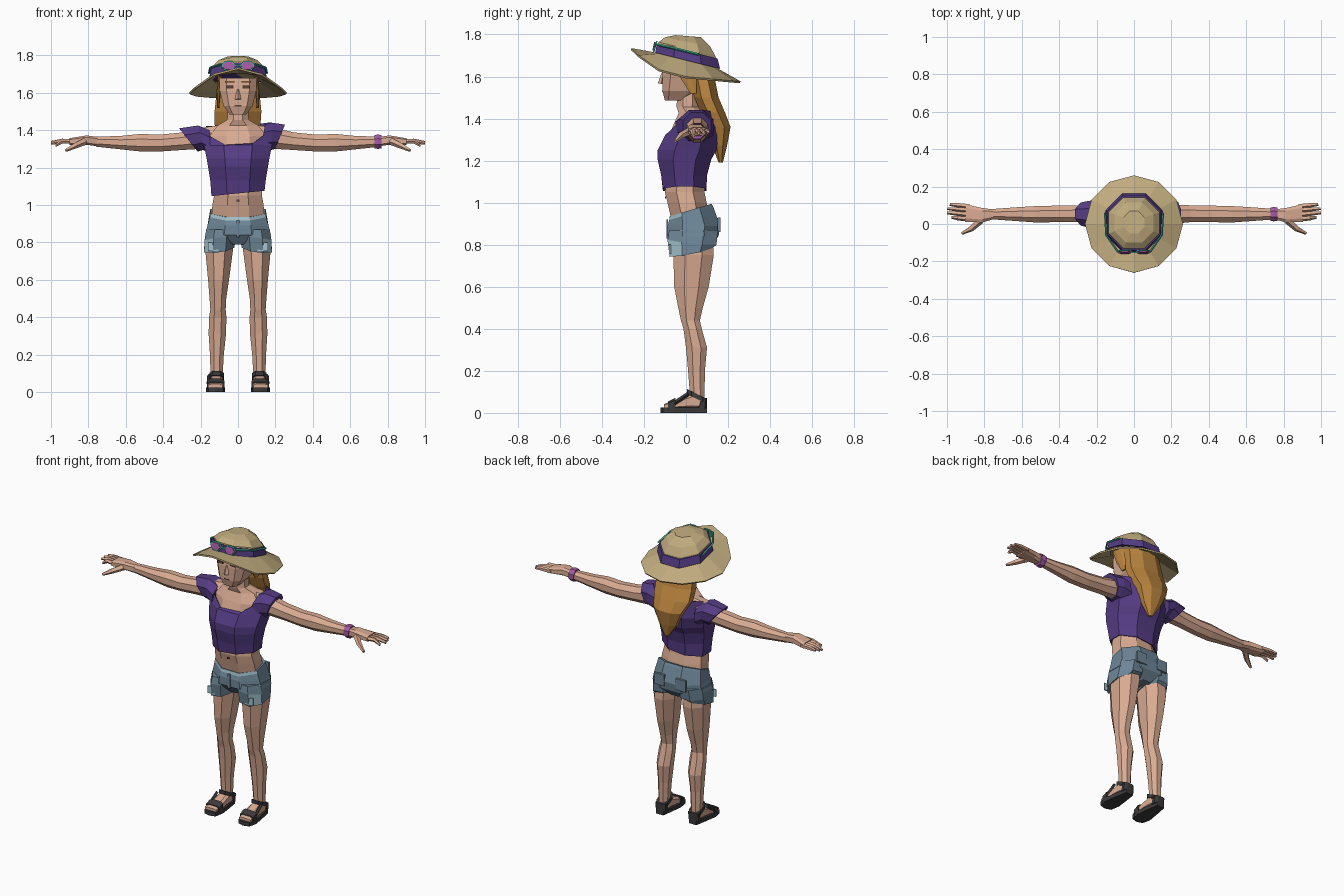
import bpy, bmesh, math
from mathutils import Vector

COL = {
    "skin": (0.70, 0.41, 0.29), "straw": (0.53, 0.41, 0.21), "purple": (0.09, 0.045, 0.23),
    "blonde": (0.51, 0.24, 0.05), "denim": (0.156, 0.24, 0.314), "pale denim": (0.38, 0.56, 0.63),
    "dark leather": (0.045, 0.042, 0.042), "pink": (0.37, 0.10, 0.37),
    "teal": (0.06, 0.45, 0.33), "brown": (0.10, 0.05, 0.03),
}
MAT = {}
for key, c in COL.items():
    MAT[key] = bpy.data.materials.new(key)
    MAT[key].diffuse_color = (*c, 1)


def make(name, verts, faces, mats, mirror=False, rule=None, thick=0):
    """Mesh object; rule(face centre) picks the material slot."""
    me = bpy.data.meshes.new(name)
    me.from_pydata([tuple(v) for v in verts], [], faces)
    bm = bmesh.new()
    bm.from_mesh(me)
    bmesh.ops.recalc_face_normals(bm, faces=bm.faces)
    if rule:
        for f in bm.faces:
            f.material_index = rule(f.calc_center_median())
    bm.to_mesh(me)
    bm.free()
    ob = bpy.data.objects.new(name, me)
    bpy.context.collection.objects.link(ob)
    for m in mats.split("/"):
        me.materials.append(MAT[m])
    if thick:
        s = ob.modifiers.new("thickness", "SOLIDIFY")
        s.thickness = thick
    if mirror:
        ob.modifiers.new("mirror", "MIRROR")
    return ob


def bridge(name, loops, mats, caps=True, **kw):
    n = len(loops[0])
    verts = [p for lp in loops for p in lp]
    faces = [(r * n + i, r * n + (i + 1) % n, (r + 1) * n + (i + 1) % n, (r + 1) * n + i)
             for r in range(len(loops) - 1) for i in range(n)]
    if caps:
        faces += [tuple(range(n)), tuple(range(len(verts) - n, len(verts)))]
    return make(name, verts, faces, mats, **kw)


def loft(name, axis, rings, mats, c=0.42, **kw):
    """Chamfered-box sections (t, u0, u1, v0, v1, [tilt u, tilt v, fold u]) along an axis."""
    loops = []
    for t, u0, u1, v0, v1, *k in rings:
        ku, kv, kf = (k + [0, 0, 0])[:3]
        lp = []
        for a, b in ((1, c), (c, 1), (-c, 1), (-1, c), (-1, -c), (-c, -1), (c, -1), (1, -c)):
            du, dv = a * (u1 - u0) / 2, b * (v1 - v0) / 2
            u, v = (u0 + u1) / 2 + du, (v0 + v1) / 2 + dv
            w = t + ku * du + kv * dv + kf * abs(du)
            lp.append({"x": (w, u, v), "y": (u, w, v), "z": (u, v, w)}[axis])
        loops.append(lp)
    return bridge(name, loops, mats, **kw)


def strut(name, points, radii, mats, n=5, flat=1.0, **kw):
    """Tapered tube through points."""
    pts = [Vector(p) for p in points]
    d = (pts[-1] - pts[0]).normalized()
    side = d.cross(Vector((0, 0, 1))).normalized()
    up = side.cross(d)
    loops = [[p + side * r * math.cos(2 * math.pi * i / n) + up * r * flat * math.sin(2 * math.pi * i / n)
              for i in range(n)] for p, r in zip(pts, radii)]
    return bridge(name, loops, mats, **kw)


def box(name, x0, x1, y0, y1, z0, z1, mats, **kw):
    loops = [[(x0, y0, z), (x1, y0, z), (x1, y1, z), (x0, y1, z)] for z in (z0, z1)]
    return bridge(name, loops, mats, **kw)


# Head, neck and upper chest
loft("head", "z", [(1.485, -.045, .045, -.10, -.01), (1.53, -.078, .078, -.112, .05),
                   (1.61, -.098, .098, -.113, .10), (1.68, -.098, .098, -.105, .10)], "skin", c=.62)
strut("nose", [(0, -.108, 1.62), (0, -.118, 1.565)], [.007, .016], "skin", n=4)
loft("neck_and_chest", "z", [(1.20, -.12, .12, -.08, .10), (1.30, -.14, .14, -.085, .12),
                             (1.37, -.15, .15, -.06, .12), (1.425, -.11, .11, -.035, .10),
                             (1.455, -.058, .058, -.045, .06), (1.55, -.052, .052, -.04, .06)], "skin")
box("eyes", .025, .062, -.118, -.110, 1.624, 1.638, "brown", mirror=True)
box("eyebrows", .02, .068, -.117, -.108, 1.655, 1.664, "blonde", mirror=True)
box("mouth", -.02, .02, -.113, -.108, 1.528, 1.534, "brown")

# Hair falling behind the shoulders
loft("hair", "z", [(1.70, -.108, .108, -.02, .12), (1.60, -.115, .115, .02, .135),
                   (1.50, -.125, .125, .04, .155), (1.43, -.125, .12, .07, .185),
                   (1.36, -.09, .10, .11, .212), (1.27, -.05, .07, .125, .195),
                   (1.19, .005, .03, .155, .175)], "blonde")
loft("side_locks", "z", [(1.69, .085, .108, -.07, .04), (1.60, .092, .115, -.03, .05),
                         (1.52, .10, .112, .02, .05)], "blonde", mirror=True)

# Sun hat: crown, band and wavy brim
T = -.25
loft("hat_crown", "z", [(1.675, -.145, .145, -.14, .155, 0, T), (1.73, -.135, .135, -.13, .14, 0, T),
                        (1.765, -.105, .105, -.10, .115, 0, -.2), (1.792, -.055, .055, -.05, .07, 0, -.08)], "straw")
loft("hat_band", "z", [(1.675, -.152, .152, -.147, .162, 0, T),
                       (1.722, -.143, .143, -.138, .150, 0, T)], "purple")


def brim_z(y):
    return 1.60 + 2.0 * y * y if y < 0 else 1.60 - .09 * y


ang = [math.radians(30 * i) for i in range(12)]
inner = [(.14 * math.cos(a), .145 * math.sin(a), 1.678 + T * .145 * math.sin(a)) for a in ang]
outer = [(.262 * math.cos(a), .26 * math.sin(a), brim_z(.26 * math.sin(a))) for a in ang]
bridge("hat_brim", [inner, outer], "straw", caps=False, thick=.01)

# Sunglasses resting on the hat band
strut("sunglass_lenses", [(.05, -.147, 1.742), (.05, -.156, 1.744)], [.034, .034], "pink", n=6, flat=.7, mirror=True)
strut("sunglass_rims", [(.05, -.143, 1.742), (.05, -.150, 1.744)], [.041, .041], "teal", n=6, flat=.75, mirror=True)
box("sunglass_bridge", -.02, .02, -.155, -.147, 1.742, 1.752, "teal")
strut("sunglass_arms", [(.085, -.15, 1.755), (.148, -.06, 1.735), (.155, .06, 1.705)], [.006] * 3, "teal", n=4, mirror=True)

# Cropped top, slipping off one shoulder
loft("shirt_body", "z", [(1.062, -.142, .142, -.11, .097, .1), (1.13, -.148, .148, -.118, .10),
                         (1.205, -.16, .16, -.135, .12), (1.25, -.168, .168, -.135, .145),
                         (1.32, -.182, .182, -.10, .155), (1.35, -.17, .18, -.078, .142, .06, .45, .35)],
     "purple", caps=False, thick=.006)
loft("dropped_sleeve", "x", [(-.15, -.04, .135, 1.27, 1.40), (-.20, -.03, .13, 1.295, 1.425, 0, -.2),
                             (-.265, -.008, .115, 1.285, 1.41, 0, -.8)], "purple")
loft("raised_sleeve", "x", [(.13, -.05, .13, 1.28, 1.43, 0, .2), (.18, -.035, .13, 1.295, 1.44),
                            (.225, -.015, .118, 1.30, 1.43, 0, .4)], "purple")

# Arms, hands and bracelet
loft("arms", "x", [(.08, .0, .10, 1.30, 1.43), (.2, .0, .105, 1.30, 1.412), (.3, .01, .10, 1.294, 1.388),
                   (.42, .01, .098, 1.286, 1.376), (.52, .008, .096, 1.286, 1.38), (.62, .015, .09, 1.297, 1.37),
                   (.76, .025, .08, 1.312, 1.365)], "skin", mirror=True)
loft("palms", "x", [(.75, .026, .078, 1.314, 1.364), (.81, .008, .085, 1.322, 1.372),
                    (.90, .012, .105, 1.322, 1.357)], "skin", c=.6, mirror=True)
for i, (y, tip, z) in enumerate([(.026, .975, 1.318), (.05, 1.0, 1.33), (.073, .998, 1.335), (.095, .985, 1.338)]):
    strut("finger_%d" % (i + 1), [(.88, y, 1.34), (.94, y + .006, 1.342), (tip, y + .01, z)],
          [.014, .013, .008], "skin", mirror=True)
strut("thumbs", [(.82, .02, 1.34), (.87, -.025, 1.318), (.92, -.05, 1.292)], [.02, .016, .008], "skin", mirror=True)
loft("bracelet", "x", [(.73, .017, .088, 1.303, 1.374), (.748, .014, .091, 1.30, 1.377),
                       (.766, .017, .088, 1.303, 1.374)], "pink")

# Waist
loft("waist", "z", [(1.13, -.125, .125, -.09, .085), (1.05, -.128, .128, -.10, .088),
                    (1.00, -.137, .137, -.088, .098), (.92, -.142, .142, -.07, .11)], "skin")
box("navel", -.008, .008, -.101, -.095, 1.02, 1.03, "brown")

# Denim shorts with a faded waistband and ragged hems
loft("shorts_hips", "z", [(.965, -.148, .148, -.077, .122, 0, .3), (.948, -.151, .151, -.08, .13, 0, .3),
                          (.89, -.163, .163, -.088, .162), (.84, -.176, .176, -.088, .155),
                          (.79, -.06, .06, -.05, .11)], "denim/pale denim",
     rule=lambda p: int(p.z > .92 and p.y < -.02 and p.z < .965))
loft("shorts_legs", "z", [(.87, .01, .17, -.08, .152), (.815, .012, .179, -.088, .145, -.1, -.1),
                          (.768, .02, .181, -.078, .125, -.15, .2)], "denim/pale denim", mirror=True,
     rule=lambda p: int(.77 < p.z < .82 and p.y < -.03 and p.x > .12))
box("pocket_linings", .105, .160, -.080, -.072, .755, .80, "pale denim", mirror=True)
box("back_pockets", .04, .11, .15, .164, .86, .93, "denim", mirror=True)
box("front_fly", -.008, .008, -.093, -.085, .83, .92, "denim")

# Legs
loft("legs", "z", [(.85, .02, .165, -.065, .125), (.75, .028, .174, -.06, .132), (.60, .048, .16, -.056, .108),
                   (.50, .063, .152, -.037, .08), (.44, .066, .148, -.024, .066), (.40, .062, .155, -.012, .075),
                   (.31, .064, .157, .0, .10), (.20, .076, .15, .01, .09), (.07, .083, .146, .02, .088)],
     "skin", mirror=True)

# Feet and sandals
loft("feet", "y", [(.09, .088, .145, .02, .07), (.03, .082, .15, .02, .09), (-.04, .078, .158, .02, .065),
                   (-.105, .082, .16, .02, .042)], "skin", c=.6, mirror=True)
sole = [(.09, .1), (.142, .1), (.155, .03), (.17, -.06), (.158, -.11), (.12, -.122), (.08, -.11), (.07, -.05), (.08, .03)]
bridge("sandal_soles", [[(x, y, z) for x, y in sole] for z in (0, .025)], "dark leather", mirror=True)
loft("toe_straps", "y", [(-.085, .073, .166, .01, .054), (-.05, .071, .165, .01, .072)],
     "dark leather", c=.65, mirror=True)
loft("ankle_straps", "z", [(.066, .076, .153, .005, .10, 0, -.5), (.09, .076, .153, .005, .098, 0, -.5)],
     "dark leather", c=.55, mirror=True)
loft("heel_straps", "z", [(.02, .08, .15, .05, .10), (.07, .08, .15, .07, .10)], "dark leather", c=.55, mirror=True)
strut("instep_straps", [(.157, -.055, .045), (.154, .01, .09)], [.011, .01], "dark leather", n=4, mirror=True)
